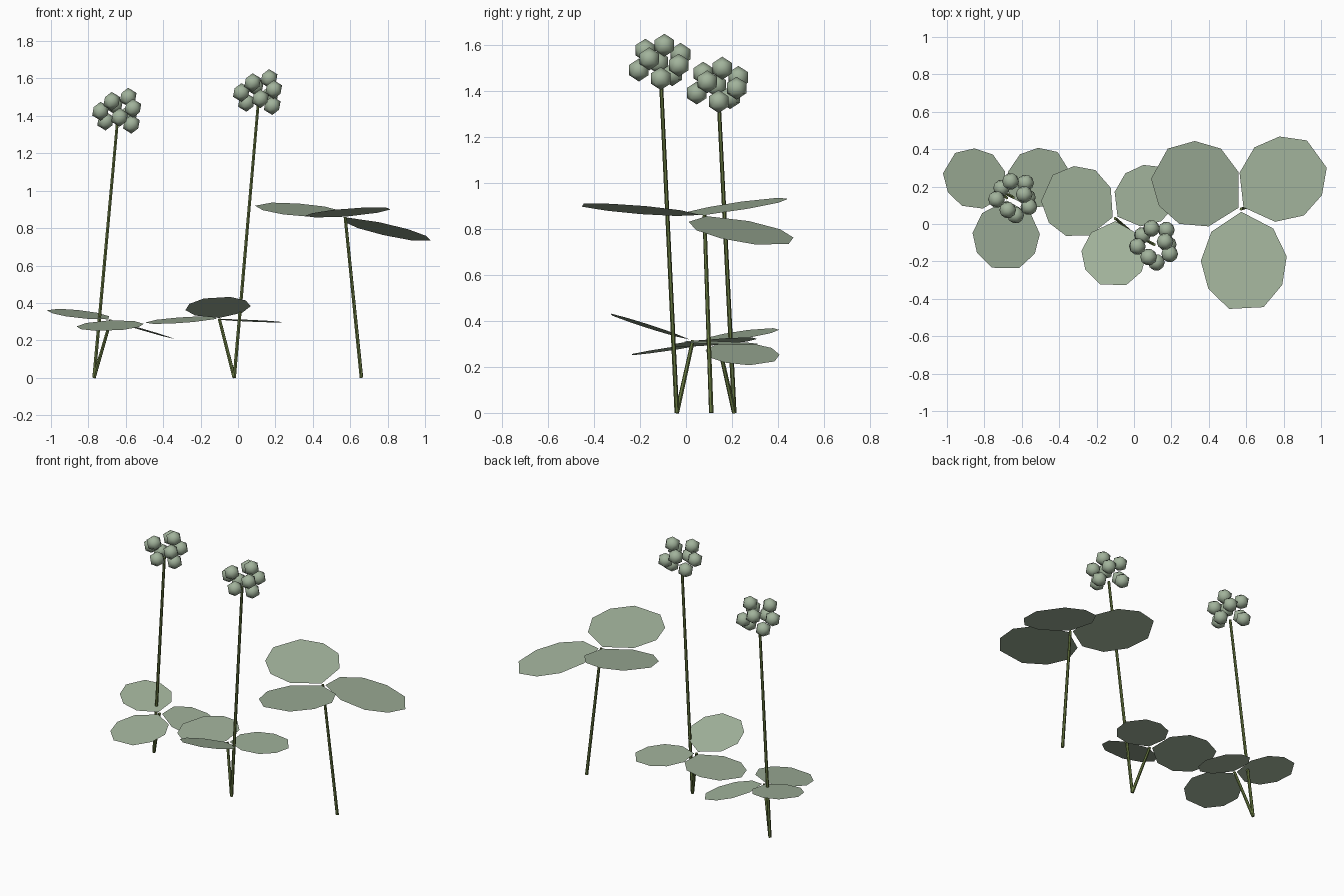
import bpy, bmesh, math
from mathutils import Vector

if "Cube" in bpy.data.objects:
    bpy.data.objects.remove(bpy.data.objects["Cube"])


def make_material(name, color):
    m = bpy.data.materials.new(name)
    m.diffuse_color = (*color, 1)
    m.use_nodes = True
    m.node_tree.nodes["Principled BSDF"].inputs["Base Color"].default_value = m.diffuse_color
    return m


SAGE = make_material("sage green", (0.36, 0.45, 0.33))
OLIVE = make_material("olive green", (0.13, 0.18, 0.05))


def finish(bm, name, material, smooth=False):
    me = bpy.data.meshes.new(name)
    bm.to_mesh(me)
    bm.free()
    me.materials.append(material)
    for p in me.polygons:
        p.use_smooth = smooth
    ob = bpy.data.objects.new(name, me)
    bpy.context.collection.objects.link(ob)
    return ob


def stem(name, start, end, radius=0.01):
    """Thin six-sided stalk between two points."""
    start, end = Vector(start), Vector(end)
    axis = end - start
    bm = bmesh.new()
    bmesh.ops.create_cone(bm, cap_ends=True, segments=6, radius1=radius,
                          radius2=radius * 0.85, depth=axis.length)
    ob = finish(bm, name, OLIVE)
    ob.rotation_euler = axis.to_track_quat('Z', 'Y').to_euler()
    ob.location = (start + end) / 2


# Half outline of a leaflet: (along, across), both in leaflet lengths
HALF = [(0.19, 0.36), (0.487, 0.5), (0.78, 0.43), (1.0, 0.2)]
OUTLINE = [(0, 0)] + HALF + [(u, -v) for u, v in reversed(HALF)]


def leaflet(name, hub, angle, length, width, slope_x, slope_y, gap=0.015):
    """Flat nine-sided leaflet that starts beside the hub and tilts by two slopes."""
    c, s = math.cos(math.radians(angle)), math.sin(math.radians(angle))
    bm = bmesh.new()
    verts = []
    for u, v in OUTLINE:
        a, b = gap + u * length, v * width
        dx, dy = a * c + b * s, a * s - b * c
        verts.append(bm.verts.new((hub[0] + dx, hub[1] + dy,
                                   hub[2] + slope_x * dx + slope_y * dy)))
    f = bm.faces.new(verts)
    f.normal_update()
    if f.normal.z < 0:
        f.normal_flip()
    finish(bm, name, SAGE)


# Bud offsets from the middle of a flower head
BUDS = [(-.09, -.01, 0), (-.03, -.067, .053), (.058, .016, .075),
        (.083, -.05, .016), (.075, 0, -.07), (.012, -.095, -.033),
        (-.063, .05, -.053), (.065, .078, -.012), (-.015, .086, .035)]


def flower_head(name, centre):
    """Loose ball of faceted round buds."""
    bm = bmesh.new()
    for off in BUDS:
        new = bmesh.ops.create_icosphere(bm, subdivisions=1, radius=0.05)["verts"]
        bmesh.ops.translate(bm, verts=new, vec=Vector(centre) + Vector(off))
    finish(bm, name, SAGE, smooth=True)


# Each plant: root, leaf hub, flower centre, leaflets
# (angle, length, width, slope in x, slope in y)
PLANTS = {
    "left": ((-.77, .21, 0), (-.68, .14, .31), (-.645, .142, 1.425),
             [(149, .345, .32, -.10, .13),
              (32, .345, .32, -.29, -.03),
              (269, .36, .36, .04, .15)]),
    "middle": ((-.02, -.04, 0), (-.10, .03, .315), (.108, -.11, 1.525),
               [(156, .385, .385, .07, .08),
                (268, .34, .35, .05, -.32),
                (37, .355, .32, -.04, -.03)]),
    "right": ((.66, .11, 0), (.573, .08, .86), None,
              [(151, .485, .46, -.075, .145),
               (36, .485, .45, -.21, -.14),
               (273, .515, .46, .08, -.08)]),
}

for side, (root, hub, flower, leaves) in PLANTS.items():
    # leaf stalk and its three leaflets
    stem(f"{side}_leaf_stem", root, hub)
    for i, args in enumerate(leaves):
        leaflet(f"{side}_leaflet_{i + 1}", hub, *args)
    # flower stalk and head
    if flower:
        stem(f"{side}_flower_stem", root, Vector(flower) - Vector((0, 0, .06)))
        flower_head(f"{side}_flower_head", flower)
